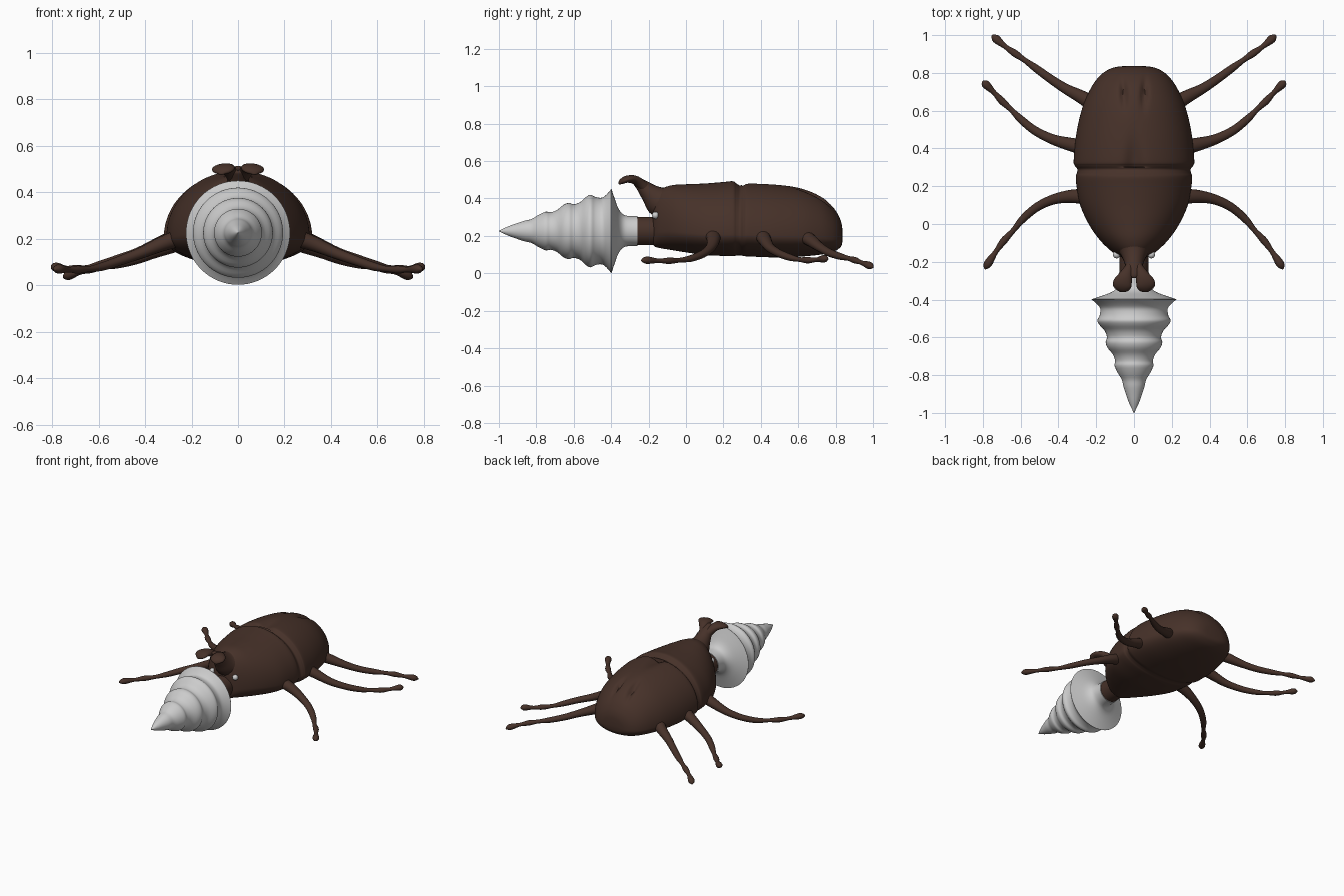
import bpy, bmesh
from math import sin, cos, pi, exp
from mathutils import Vector


def material(name, rgb):
    m = bpy.data.materials.new(name)
    m.diffuse_color = (*rgb, 1)
    return m


BROWN = material("dark brown", (0.062, 0.031, 0.022))


def spline(rows, sub):
    """Catmull-Rom interpolation through rows of numbers."""
    out = []
    for i in range(len(rows) - 1):
        a, b, c, d = (rows[max(0, min(len(rows) - 1, i + k))] for k in (-1, 0, 1, 2))
        for s in range(sub):
            t = s / sub
            out.append([0.5 * (2 * q + (r - p) * t + (2 * p - 5 * q + 4 * r - u) * t * t
                               + (3 * q - p - 3 * r + u) * t ** 3)
                        for p, q, r, u in zip(a, b, c, d)])
    return out + [list(rows[-1])]


def loft(name, rings, mat=None, mirror=False, angle=60):
    """Skin closed rings of points and cap both ends."""
    bm = bmesh.new()
    vs = [[bm.verts.new(p) for p in ring] for ring in rings]
    for a, b in zip(vs, vs[1:]):
        for i in range(len(a)):
            j = (i + 1) % len(a)
            bm.faces.new((a[i], a[j], b[j], b[i]))
    bm.faces.new(vs[0])
    bm.faces.new(vs[-1])
    bmesh.ops.recalc_face_normals(bm, faces=bm.faces)
    return finish(name, bm, mat, mirror, angle)


def finish(name, bm, mat, mirror, angle=60):
    me = bpy.data.meshes.new(name)
    bm.to_mesh(me)
    bm.free()
    ob = bpy.data.objects.new(name, me)
    bpy.context.collection.objects.link(ob)
    if mat:
        me.materials.append(mat)
    bpy.ops.object.select_all(action='DESELECT')
    bpy.context.view_layer.objects.active = ob
    ob.select_set(True)
    bpy.ops.object.shade_smooth_by_angle(angle=angle * pi / 180)
    if mirror:
        ob.modifiers.new("mirror", 'MIRROR').use_clip = False
    return ob


def sweep(name, rows, mirror=False, sub=5, n=20):
    """Tube through rows of x, y, z, half width, half height."""
    rows = spline(rows, sub)
    pts = [Vector(r[:3]) for r in rows]
    rings = []
    for i, r in enumerate(rows):
        tan = (pts[min(i + 1, len(pts) - 1)] - pts[max(i - 1, 0)]).normalized()
        side = tan.cross(Vector((0, 0, 1))).normalized()
        up = side.cross(tan)
        rings.append([pts[i] + side * r[3] * cos(2 * pi * k / n) + up * r[4] * sin(2 * pi * k / n)
                      for k in range(n)])
    return loft(name, rings, BROWN, mirror)


# Body shell: y, half width, top, bottom
BODY = [(-0.178, 0.045, 0.345, 0.17), (-0.17, 0.08, 0.40, 0.145), (-0.14, 0.125, 0.445, 0.135),
        (-0.08, 0.185, 0.47, 0.125), (0.0, 0.24, 0.476, 0.112), (0.1, 0.285, 0.48, 0.098),
        (0.2, 0.304, 0.488, 0.093), (0.25, 0.308, 0.492, 0.092), (0.27, 0.302, 0.48, 0.095),
        (0.29, 0.300, 0.469, 0.096), (0.31, 0.314, 0.48, 0.092), (0.34, 0.319, 0.488, 0.09),
        (0.48, 0.305, 0.477, 0.085), (0.62, 0.272, 0.452, 0.09), (0.72, 0.228, 0.41, 0.10),
        (0.78, 0.185, 0.36, 0.112), (0.815, 0.14, 0.31, 0.13), (0.832, 0.09, 0.265, 0.15),
        (0.837, 0.03, 0.22, 0.18)]
N = 128
rings = []
for y, w, top, bot in spline(BODY, 6):
    mid = bot + 0.29 * (top - bot)
    ring = []
    for k in range(N):
        a = 2 * pi * k / N
        x, s = w * cos(a), sin(a)
        z = mid + s * (top - mid if s > 0 else mid - bot)
        if s > 0:
            # wing-case slits, neck notch and centre seam
            slit_x = 0.055 + 0.06 * (y - 0.69)
            z -= 0.03 * exp(-((abs(x) - slit_x) / 0.016) ** 2 - ((y - 0.69) / 0.065) ** 2)
            if y > 0.3:
                d = y - 0.3
                z -= 0.032 * exp(-(x / (0.045 - 0.06 * min(d, 0.4))) ** 2 - (d / 0.13) ** 2)
        ring.append((x, y, z))
    rings.append(ring)
loft("body_shell", rings, BROWN)

# Horn stem and forked tip
sweep("horn_stem", [(0, -0.07, 0.36, 0.13, 0.10), (0, -0.14, 0.385, 0.08, 0.085),
                    (0, -0.19, 0.425, 0.055, 0.055), (0, -0.235, 0.468, 0.042, 0.035),
                    (0, -0.275, 0.498, 0.03, 0.018), (0, -0.285, 0.50, 0.006, 0.004)])
sweep("horn_fork", [(0.012, -0.19, 0.43, 0.02, 0.025), (0.026, -0.235, 0.473, 0.026, 0.026),
                    (0.044, -0.275, 0.50, 0.037, 0.023), (0.061, -0.315, 0.503, 0.05, 0.019),
                    (0.069, -0.343, 0.49, 0.04, 0.014), (0.073, -0.357, 0.477, 0.006, 0.004)],
      mirror=True)


def lathe(name, profile, mat=None, n=64):
    """Revolve y, radius pairs about the drill axis."""
    return loft(name, [[(r * cos(2 * pi * k / n), y, 0.226 + r * sin(2 * pi * k / n))
                        for k in range(n)] for y, r in profile], mat, angle=50)


# Neck and ridged drill
lathe("neck", [(-0.262, 0.076), (-0.12, 0.076)], BROWN)
DRILL = [(-1.0, 0.001), (-0.95, 0.025), (-0.9, 0.043), (-0.86, 0.056), (-0.825, 0.064),
         (-0.79, 0.085), (-0.75, 0.103), (-0.725, 0.1), (-0.69, 0.112), (-0.655, 0.14),
         (-0.625, 0.15), (-0.60, 0.143), (-0.565, 0.155), (-0.535, 0.182), (-0.51, 0.194),
         (-0.485, 0.182), (-0.45, 0.178), (-0.425, 0.195), (-0.40, 0.224)]
lathe("drill", spline(DRILL, 3) + spline([(-0.398, 0.224), (-0.38, 0.17), (-0.36, 0.118),
                                          (-0.335, 0.088), (-0.30, 0.08), (-0.258, 0.08)], 3))

# Legs: x, y, z with thickness along each leg
THICK = [0.045, 0.036, 0.027, 0.023, 0.020, 0.014, 0.019, 0.013, 0.022, 0.005]
LEGS = {
    "front_legs": [(0.22, 0.14, 0.215), (0.32, 0.147, 0.18), (0.42, 0.132, 0.138), (0.51, 0.092, 0.105),
                   (0.585, 0.03, 0.08), (0.64, -0.035, 0.07), (0.69, -0.09, 0.067), (0.73, -0.145, 0.067),
                   (0.773, -0.21, 0.07), (0.79, -0.238, 0.068)],
    "middle_legs": [(0.24, 0.40, 0.215), (0.33, 0.42, 0.18), (0.43, 0.448, 0.138), (0.525, 0.495, 0.108),
                    (0.60, 0.555, 0.085), (0.65, 0.605, 0.074), (0.70, 0.652, 0.07), (0.74, 0.695, 0.072),
                    (0.785, 0.74, 0.078), (0.80, 0.758, 0.077)],
    "rear_legs": [(0.18, 0.61, 0.215), (0.27, 0.668, 0.175), (0.36, 0.715, 0.14), (0.44, 0.767, 0.11),
                  (0.52, 0.825, 0.09), (0.58, 0.868, 0.08), (0.63, 0.903, 0.07), (0.68, 0.938, 0.057),
                  (0.73, 0.98, 0.042), (0.75, 1.0, 0.032)],
}
for name, path in LEGS.items():
    sweep(name, [(*p, t, t * 0.9) for p, t in zip(path, THICK)], mirror=True, n=16)

# Eyes
bm = bmesh.new()
bmesh.ops.create_uvsphere(bm, u_segments=20, v_segments=12, radius=0.019)
bmesh.ops.translate(bm, verts=bm.verts, vec=(0.092, -0.163, 0.31))
finish("eyes", bm, None, True)
